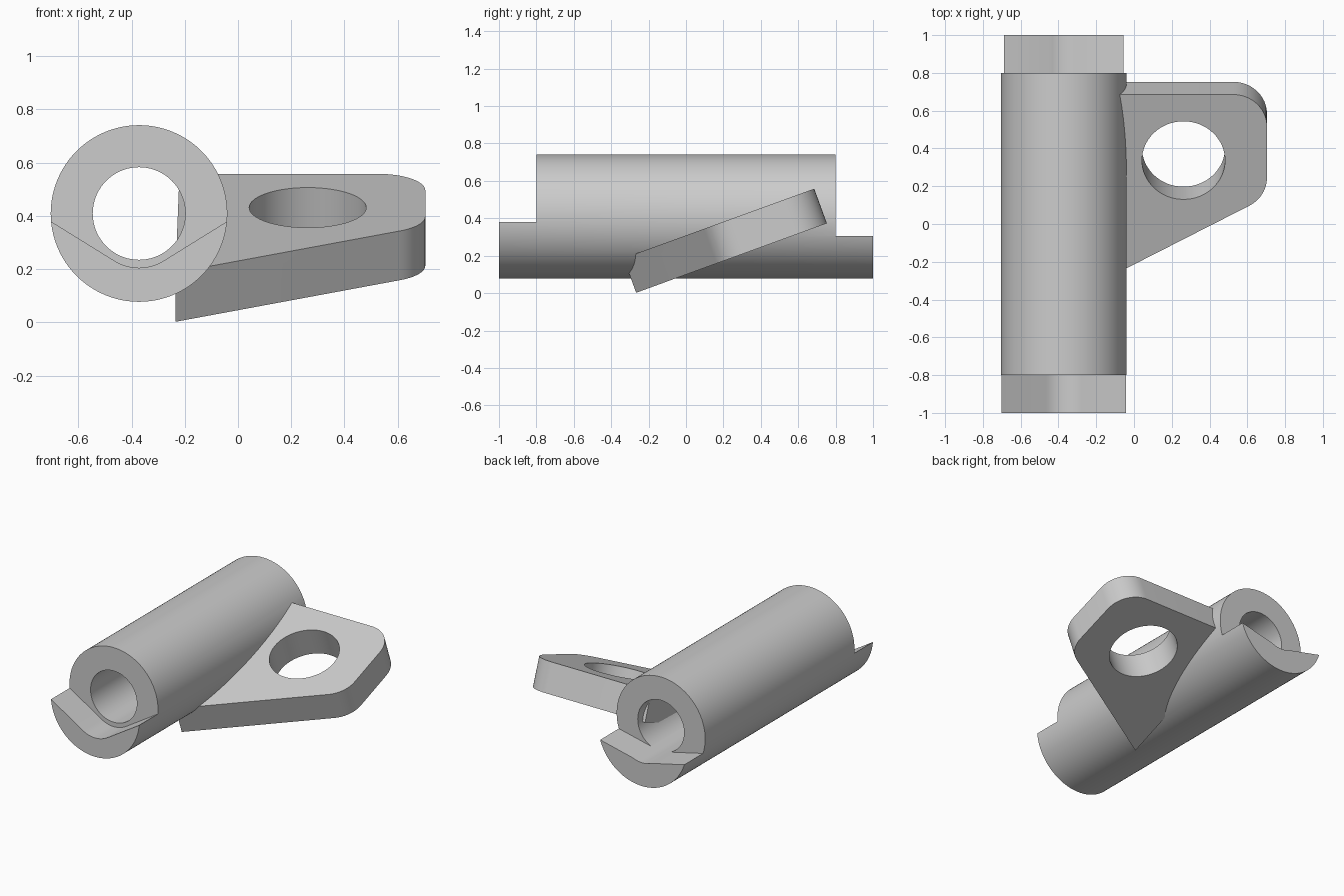
import bpy, bmesh, math
from mathutils import Matrix, Vector

cube = bpy.data.objects.get("Cube")
if cube:
    bpy.data.objects.remove(cube, do_unlink=True)

AXIS_X, AXIS_Z = -0.372, 0.409   # tube axis
OUTER, BORE = 0.332, 0.174
TILT = math.radians(20)

grey = bpy.data.materials.new("plain grey")
grey.use_nodes = True
colour = (0.604, 0.604, 0.604, 1)
grey.diffuse_color = colour
grey.node_tree.nodes["Principled BSDF"].inputs["Base Color"].default_value = colour


def prism(name, outline, depth, matrix):
    """Extrude a 2D outline along local z, then place it."""
    bm = bmesh.new()
    face = bm.faces.new([bm.verts.new((x, y, 0)) for x, y in outline])
    new = bmesh.ops.extrude_face_region(bm, geom=[face])["geom"]
    bmesh.ops.translate(bm, vec=(0, 0, depth),
                        verts=[g for g in new if isinstance(g, bmesh.types.BMVert)])
    bm.transform(matrix)
    bmesh.ops.recalc_face_normals(bm, faces=bm.faces)
    mesh = bpy.data.meshes.new(name)
    bm.to_mesh(mesh)
    bm.free()
    mesh.materials.append(grey)
    obj = bpy.data.objects.new(name, mesh)
    bpy.context.collection.objects.link(obj)
    return obj


def combine(target, tool, operation):
    """Apply a boolean and remove the tool object."""
    mod = target.modifiers.new("combine", 'BOOLEAN')
    mod.operation, mod.object, mod.solver = operation, tool, 'EXACT'
    bpy.context.view_layer.objects.active = target
    bpy.ops.object.modifier_apply(modifier=mod.name)
    bpy.data.objects.remove(tool, do_unlink=True)


def circle(radius, count, cx=0, cy=0):
    return [(cx + radius * math.cos(2 * math.pi * i / count),
             cy + radius * math.sin(2 * math.pi * i / count)) for i in range(count)]


def fillet(before, corner, after, radius, steps=12):
    """Round one corner of an outline with a tangent arc."""
    p = Vector(corner)
    da, db = (Vector(before) - p).normalized(), (Vector(after) - p).normalized()
    half = math.acos(da.dot(db)) / 2
    inward = (da + db).normalized()
    centre = p + inward * radius / math.sin(half)
    across = (db - da).normalized()
    sweep = math.pi / 2 - half
    angles = [sweep * (2 * i / steps - 1) for i in range(steps + 1)]
    return [tuple(centre + radius * (across * math.sin(a) - inward * math.cos(a)))
            for a in angles]


def along_y(y):
    """Local x, y, z become x, z, -y, starting at the given y."""
    return Matrix.Translation((AXIS_X, y, AXIS_Z)) @ Matrix.Rotation(math.pi / 2, 4, 'X')


# Tube with a bore
tube = prism("tube_with_lug", circle(OUTER, 96), 2.0, along_y(1.0))
combine(tube, prism("bore_cutter", circle(BORE, 72), 2.4, along_y(1.2)), 'DIFFERENCE')


# Lips: the upper part of each end is cut away above a rounded V
def cut_lip(name, low, slope, y):
    left, tip, right = (-0.5, low + 0.5 * slope), (0, low), (0.5, low + 0.5 * slope)
    outline = [(-0.5, 0.5), left] + fillet(left, tip, right, 0.175) + [right, (0.5, 0.5)]
    combine(tube, prism(name, outline, 0.4, along_y(y)), 'DIFFERENCE')


cut_lip("front_lip_cutter", -0.235, 0.62, -0.8)
cut_lip("back_lip_cutter", -0.175, 0.23, 1.2)

# Tilted lug: local x across, local y down the slope from the rear bottom edge
rear_in, rear_out = (-0.22, 0), (0.704, 0)
side_low, tip = (0.704, -0.576), (-0.235, -1.085)
lug_outline = [rear_in] + fillet(rear_in, rear_out, side_low, 0.18) \
    + fillet(rear_out, side_low, tip, 0.18) + [tip]
place = Matrix.Translation((0, 0.753, 0.373)) @ Matrix.Rotation(TILT, 4, 'X')
lug = prism("lug", lug_outline, 0.197, place)
hole = prism("hole_cutter", circle(0.22, 64, 0.262, -0.371), 0.6,
             place @ Matrix.Translation((0, 0, -0.2)))
combine(lug, hole, 'DIFFERENCE')
combine(tube, lug, 'UNION')

# Smooth round walls, crisp edges
bpy.ops.object.select_all(action='DESELECT')
tube.select_set(True)
bpy.context.view_layer.objects.active = tube
bpy.ops.object.shade_smooth_by_angle(angle=math.radians(25))
